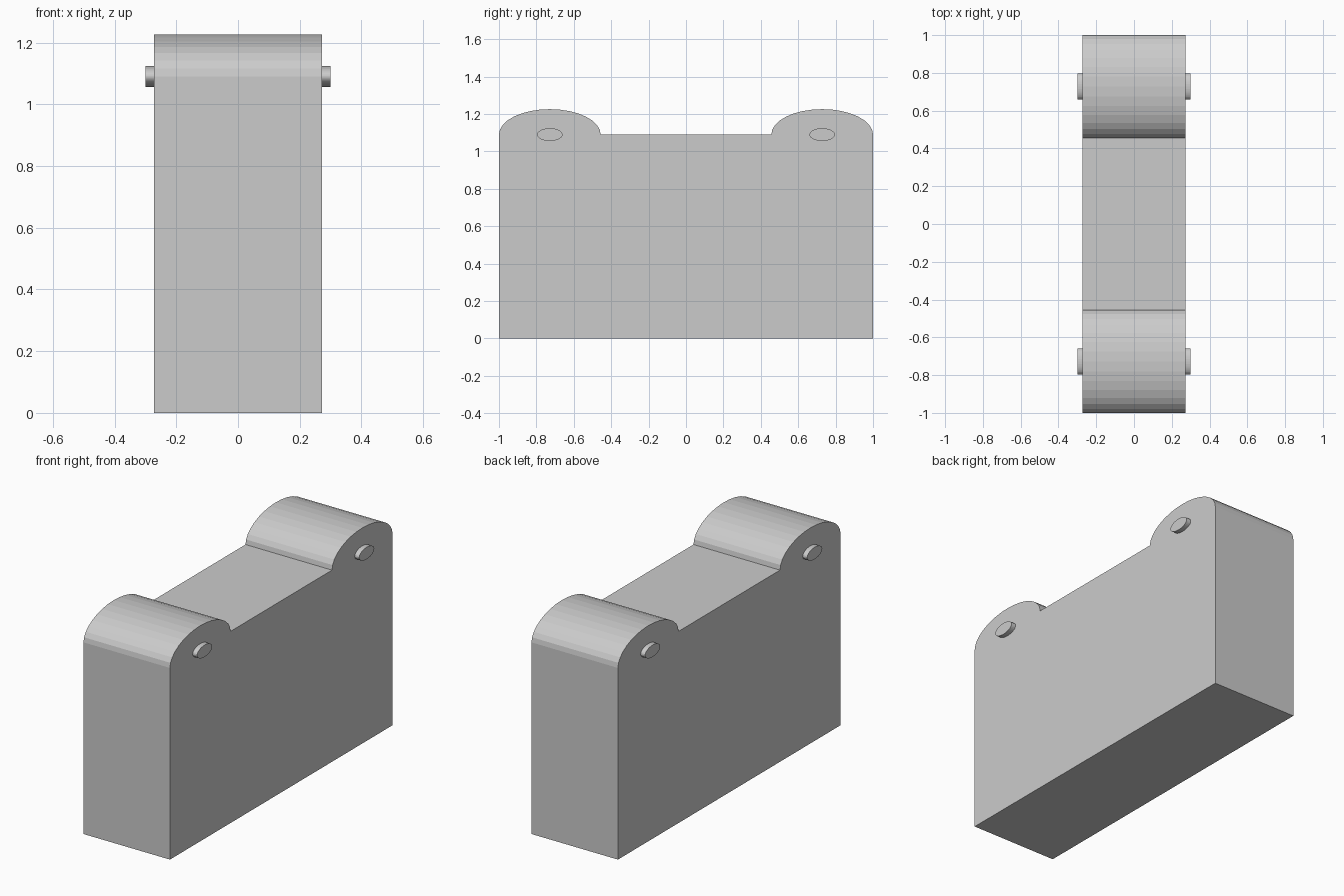
import bpy, bmesh, math

if "Cube" in bpy.data.objects:
    bpy.data.objects.remove(bpy.data.objects["Cube"], do_unlink=True)

# One plain grey for everything
grey = bpy.data.materials.new("light_grey")
grey.use_nodes = True
colour = (0.6, 0.6, 0.6, 1)
grey.diffuse_color = colour
grey.node_tree.nodes["Principled BSDF"].inputs["Base Color"].default_value = colour

HALF_WIDTH = 0.272
PIN_REACH = 0.30
TOP = 1.09
HUMP_Y = 0.728
HUMP_RADIUS = 0.272
PIN_RADIUS = 0.068
SQUASH = 0.5      # round parts are half as tall as they are deep
SIDES = 32


def arc(y, radius, steps):
    """Flattened arc in the YZ plane, running from +y over the top to -y."""
    angles = [2 * math.pi * i / SIDES for i in range(steps)]
    return [(y + radius * math.cos(a), TOP + SQUASH * radius * math.sin(a)) for a in angles]


def extrude_profile(name, profile, x0, x1):
    """Solid made by sweeping a YZ outline from x0 to x1."""
    bm = bmesh.new()
    face = bm.faces.new([bm.verts.new((x0, y, z)) for y, z in profile])
    swept = bmesh.ops.extrude_face_region(bm, geom=[face])["geom"]
    moved = [v for v in swept if isinstance(v, bmesh.types.BMVert)]
    bmesh.ops.translate(bm, verts=moved, vec=(x1 - x0, 0, 0))
    bmesh.ops.recalc_face_normals(bm, faces=bm.faces)
    mesh = bpy.data.meshes.new(name)
    bm.to_mesh(mesh)
    bm.free()
    mesh.materials.append(grey)
    obj = bpy.data.objects.new(name, mesh)
    bpy.context.collection.objects.link(obj)
    return obj


# Block with a rounded hump at each end of its top
half_turn = SIDES // 2 + 1
outline = [(-1, 0), (1, 0)]
outline += arc(HUMP_Y, HUMP_RADIUS, half_turn)
outline += arc(-HUMP_Y, HUMP_RADIUS, half_turn)
extrude_profile("body", outline, -HALF_WIDTH, HALF_WIDTH)

# Short pin stubs on both sides of each hump
for end, y in (("front", -HUMP_Y), ("back", HUMP_Y)):
    for side, s in (("left", 1), ("right", -1)):
        extrude_profile(f"{end}_{side}_pin", arc(y, PIN_RADIUS, SIDES),
                        s * (HALF_WIDTH - 0.02), s * PIN_REACH)
